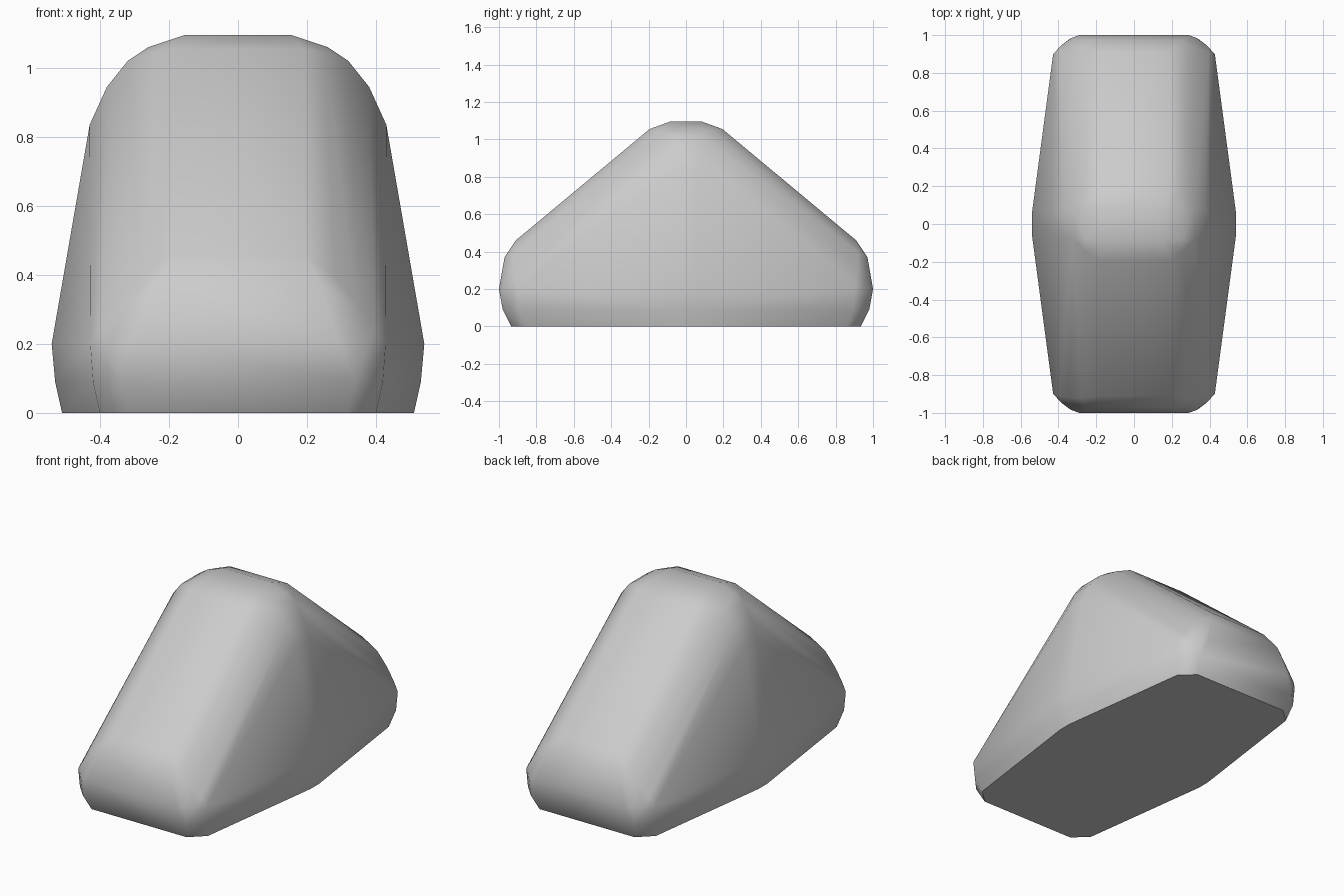
import bpy, bmesh, math

if "Cube" in bpy.data.objects:
    bpy.data.objects.remove(bpy.data.objects["Cube"])

# One quarter of the boulder's corner points (x, y, z), mirrored to four
QUARTER = [
    # foot, lower bulge and widest belt
    (.51, .04, 0), (.40, .855, 0), (.315, .935, 0),
    (.53, .05, .09), (.42, .895, .09), (.34, .98, .09),
    (.54, .06, .20), (.428, .90, .20), (.38, .95, .20), (.33, .985, .20), (.29, 1.0, .20),
    # rounded nose
    (.24, .97, .37), (.19, .91, .46),
    # lower ends of the rounded roof edge
    (.28, .92, .395), (.345, .92, .315), (.395, .91, .25),
    # upper ends of the rounded roof edge and ridge cap
    (.43, .06, .835), (.38, .07, .945), (.32, .08, 1.02), (.26, .08, 1.06),
    (.25, .15, 1.045), (.19, .195, 1.055), (.155, .085, 1.095),
]

bm = bmesh.new()
for x, y, z in QUARTER:
    for sx in (-1, 1):
        for sy in (-1, 1):
            bm.verts.new((sx * x, sy * y, z))

# Faceted skin around the points
hull = bmesh.ops.convex_hull(bm, input=bm.verts[:])
loose = {g for key in ("geom_interior", "geom_unused") for g in hull[key]
         if isinstance(g, bmesh.types.BMVert)}
bmesh.ops.delete(bm, geom=list(loose), context='VERTS')
bmesh.ops.dissolve_limit(bm, angle_limit=math.radians(2),
                         verts=bm.verts[:], edges=bm.edges[:])
bmesh.ops.recalc_face_normals(bm, faces=bm.faces[:])

mesh = bpy.data.meshes.new("boulder")
bm.to_mesh(mesh)
bm.free()
boulder = bpy.data.objects.new("boulder", mesh)
bpy.context.collection.objects.link(boulder)

# Soft shading with a crisp base edge
bpy.context.view_layer.objects.active = boulder
boulder.select_set(True)
bpy.ops.object.shade_smooth_by_angle(angle=math.radians(40))
